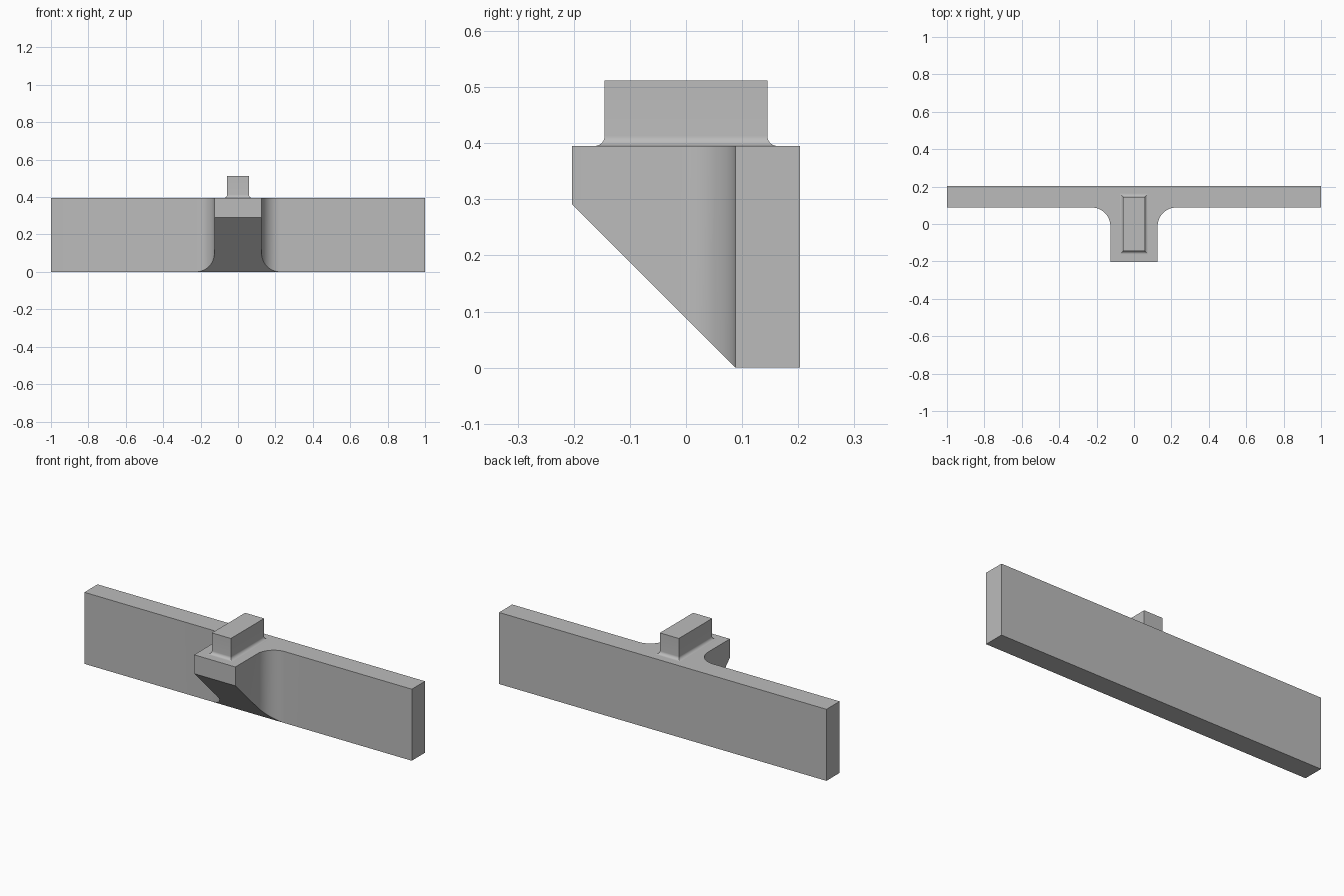
import bpy
import math

default_cube = bpy.data.objects.get("Cube")
if default_cube:
    bpy.data.objects.remove(default_cube, do_unlink=True)

BACK, PLATE_FRONT, ARM_FRONT = 0.203, 0.088, -0.203
TOP, TENON_TOP = 0.395, 0.512
ARM_HALF, ARM_FILLET = 0.126, 0.1
TENON_X, TENON_Y, TENON_FILLET = 0.058, 0.145, 0.018

grey = bpy.data.materials.new("plain grey")
grey.use_nodes = True
colour = (0.5, 0.5, 0.5, 1)
grey.diffuse_color = colour
grey.node_tree.nodes["Principled BSDF"].inputs["Base Color"].default_value = colour


def make_object(name, verts, faces):
    mesh = bpy.data.meshes.new(name)
    mesh.from_pydata(verts, [], faces)
    mesh.materials.append(grey)
    obj = bpy.data.objects.new(name, mesh)
    bpy.context.collection.objects.link(obj)
    bpy.ops.object.select_all(action="DESELECT")
    obj.select_set(True)
    bpy.context.view_layer.objects.active = obj
    bpy.ops.object.shade_smooth_by_angle(angle=math.radians(20))
    return obj


def bridge(first, second, count):
    """Quads joining two closed rings of vertices."""
    return [(first + i, first + (i + 1) % count,
             second + (i + 1) % count, second + i) for i in range(count)]


# Wall plate and bracket arm: T outline whose arm has a 45 degree underside
steps = 16
arc = []
for i in range(steps + 1):
    a = math.pi / 2 * i / steps
    arc.append((ARM_HALF + ARM_FILLET * (1 - math.sin(a)),
                PLATE_FRONT - ARM_FILLET * (1 - math.cos(a))))
right_half = [(1, BACK), (1, PLATE_FRONT)] + arc + [(ARM_HALF, ARM_FRONT)]
outline = [(-x, y) for x, y in right_half] + right_half[::-1]
n = len(outline)
verts = [(x, y, max(0, PLATE_FRONT - y)) for x, y in outline]
verts += [(x, y, TOP) for x, y in outline]
plate_base = [0, 1, 2, n - 3, n - 2, n - 1]
arm_underside = list(range(2, n - 2))
faces = bridge(0, n, n)
faces += [list(range(n, 2 * n)), plate_base[::-1], arm_underside[::-1]]
make_object("wall_plate_with_arm", verts, faces)

# Tenon block with a mitred fillet round its foot
rings = [(TENON_FILLET, TOP - 0.01)]
for i in range(9):
    a = math.pi / 2 * i / 8
    rings.append((TENON_FILLET * (1 - math.sin(a)),
                  TOP + TENON_FILLET * (1 - math.cos(a))))
rings.append((0, TENON_TOP))
verts, faces = [], []
for grow, z in rings:
    for sx, sy in ((-1, -1), (1, -1), (1, 1), (-1, 1)):
        verts.append((sx * (TENON_X + grow), sy * (TENON_Y + grow), z))
for k in range(len(rings) - 1):
    faces += bridge(4 * k, 4 * k + 4, 4)
last = 4 * (len(rings) - 1)
faces += [(3, 2, 1, 0), tuple(range(last, last + 4))]
make_object("tenon_block", verts, faces)
